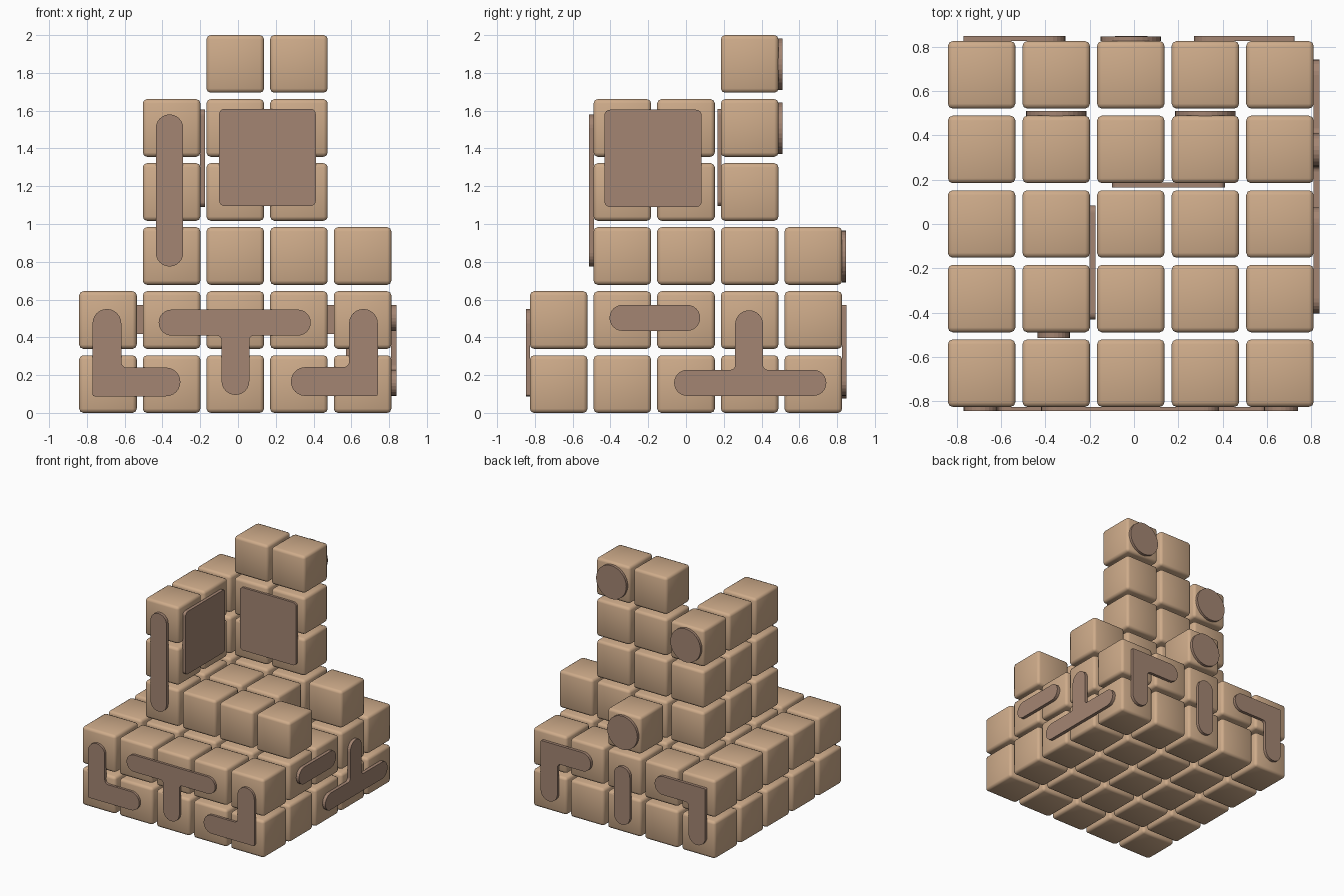
import bpy, bmesh, math
from mathutils import Vector

if "Cube" in bpy.data.objects:
    bpy.data.objects.remove(bpy.data.objects["Cube"])

SIZE, PITCH, PITCH_Z = 0.305, 0.337, 0.339
X0 = -0.0145


def material(name, rgb):
    m = bpy.data.materials.new(name)
    m.diffuse_color = (*rgb, 1)
    m.use_nodes = True
    m.node_tree.nodes["Principled BSDF"].inputs["Base Color"].default_value = m.diffuse_color
    return m


tan = material("light_tan", (0.62, 0.41, 0.255))
brown = material("dull_brown", (0.37, 0.235, 0.17))


def add_object(name, bm, mat):
    me = bpy.data.meshes.new(name)
    bm.to_mesh(me)
    bm.free()
    me.materials.append(mat)
    ob = bpy.data.objects.new(name, me)
    bpy.context.collection.objects.link(ob)
    return ob


# --- soft-edged block, shared by every grid cell
bm = bmesh.new()
bmesh.ops.create_cube(bm, size=SIZE)
bmesh.ops.bevel(bm, geom=bm.edges[:], offset=0.022, segments=2, profile=0.5, affect='EDGES')
for f in bm.faces:
    f.smooth = True
first = add_object("block", bm, tan)
block_mesh = first.data
bpy.data.objects.remove(first)

# Cells (i, j) per layer: two full floors, a terrace, an L-shaped wall, a top pair
floor = [(i, j) for i in range(5) for j in range(5)]
terrace = [(i, j) for i in (1, 2, 3) for j in (1, 2, 3)] + [(4, 1), (4, 3), (2, 4)]
wall = [(1, 1), (1, 2), (1, 3), (2, 3), (3, 3)]
layers = [floor, floor, terrace, wall, wall, [(2, 3), (3, 3)]]
names = ["base", "base", "terrace", "wall", "wall", "top"]
for k, cells in enumerate(layers):
    for i, j in cells:
        ob = bpy.data.objects.new(names[k] + "_block", block_mesh)
        ob.location = (X0 + (i - 2) * PITCH, (j - 2) * PITCH, SIZE / 2 + k * PITCH_Z)
        bpy.context.collection.objects.link(ob)


# --- flat plates: right-angled outlines with a radius at each corner
def rounded(corners):
    out = []
    for n, (a, b, r) in enumerate(corners):
        p = Vector((a, b))
        d1 = (Vector(corners[n - 1][:2]) - p).normalized()
        d2 = (Vector(corners[(n + 1) % len(corners)][:2]) - p).normalized()
        for s in range(7):
            t = s / 6 * math.pi / 2
            q = p + r * (d1 + d2 - d2 * math.cos(t) - d1 * math.sin(t))
            if not out or (q - out[-1]).length > 1e-4:
                out.append(q)
    if (out[0] - out[-1]).length < 1e-4:
        out.pop()
    return out


def plate(name, outline, axis, lo, hi):
    """Extrude an outline (horizontal, z) between lo and hi along axis x or y."""
    place = (lambda q, d: (d, q[0], q[1])) if axis == 'x' else (lambda q, d: (q[0], d, q[1]))
    bm = bmesh.new()
    a = [bm.verts.new(place(q, lo)) for q in outline]
    b = [bm.verts.new(place(q, hi)) for q in outline]
    bm.faces.new(a)
    bm.faces.new(b[::-1])
    n = len(a)
    for i in range(n):
        bm.faces.new((a[i], b[i], b[(i + 1) % n], a[(i + 1) % n]))
    bmesh.ops.recalc_face_normals(bm, faces=bm.faces[:])
    add_object(name, bm, brown)


def bar(u0, u1, z0, z1, r=None):
    r = min(u1 - u0, z1 - z0) / 2 if r is None else r
    return rounded([(u0, z0, r), (u1, z0, r), (u1, z1, r), (u0, z1, r)])


def ell(u, z, du, dz, w=0.152):
    """L with its corner at (u, z); arms reach du sideways and dz vertically."""
    su, sz, e = math.copysign(w, du), math.copysign(w, dz), w / 2
    return rounded([(u, z, 0.01), (u + du, z, e), (u + du, z + sz, e),
                    (u + su, z + sz, 0.03), (u + su, z + dz, e), (u, z + dz, e)])


def tee(u0, u1, z, w, s0, s1, end):
    """T with a crossbar u0..u1 whose flat side is at z; stem s0..s1 reaches end."""
    zi, e, se = z + w, abs(w) / 2, (s1 - s0) / 2
    return rounded([(u0, z, e), (u1, z, e), (u1, zi, e), (s1, zi, 0.025),
                    (s1, end, se), (s0, end, se), (s0, zi, 0.025), (u0, zi, e)])


# Front face
F = ('y', -0.846, -0.826)
plate("front_left_ell", ell(-0.77, 0.088, 0.465, 0.462), *F)
plate("front_right_ell", ell(0.74, 0.09, -0.46, 0.46), *F)
plate("front_tee", tee(-0.42, 0.385, 0.547, -0.138, -0.087, 0.06, 0.095), *F)
plate("wall_end_bar", bar(-0.435, -0.29, 0.775, 1.58), 'y', -0.514, -0.488)
# Right face
R = ('x', 0.811, 0.838)
plate("right_bar", bar(-0.405, 0.075, 0.434, 0.572), *R)
plate("right_tee", tee(-0.063, 0.743, 0.09, 0.138, 0.26, 0.408, 0.543), *R)
# Square panels inside the wall corner
plate("wall_panel_front", bar(-0.1, 0.412, 1.095, 1.61, 0.03), 'y', 0.166, 0.187)
plate("wall_panel_side", bar(-0.432, 0.083, 1.09, 1.605, 0.03), 'x', -0.2, -0.174)
# Back face
B = ('y', 0.826, 0.85)
plate("back_right_ell", ell(0.725, 0.57, -0.455, -0.48), *B)
plate("back_left_ell", ell(-0.77, 0.57, 0.46, -0.48), *B)
plate("back_bar", bar(-0.085, 0.06, 0.075, 0.55), *B)
# Round plates on the back of three blocks
for i, k, y in ((2, 2, 0.826), (1, 4, 0.488), (3, 5, 0.488)):
    x, z, r = X0 + (i - 2) * PITCH, SIZE / 2 + k * PITCH_Z, 0.137
    circle = [(x + r * math.cos(t * math.pi / 16), z - 0.002 + r * math.sin(t * math.pi / 16))
              for t in range(32)]
    plate("back_disc", circle, 'y', y, y + 0.022)
